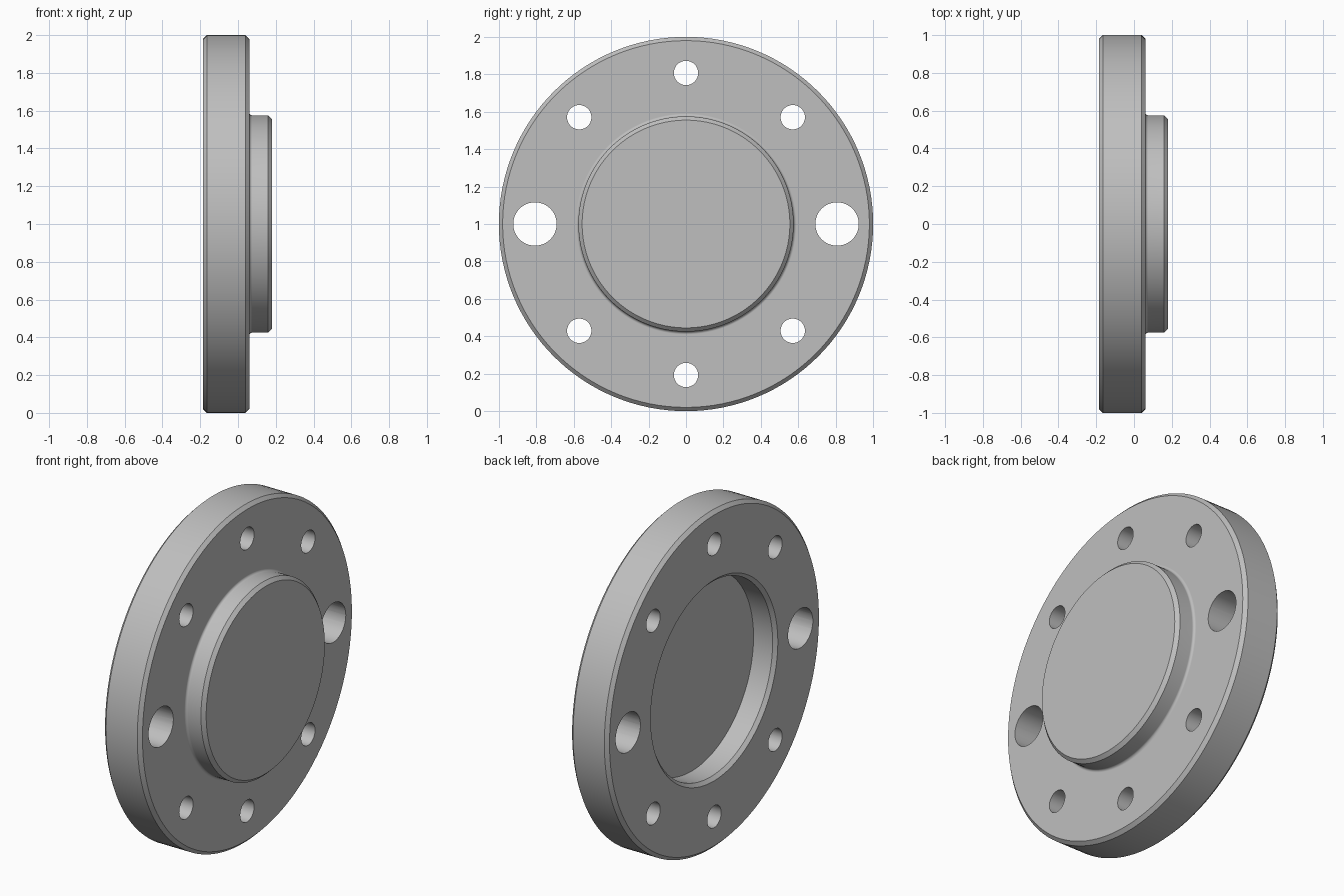
import bpy, bmesh
from math import sin, cos, pi, radians
from mathutils import Matrix, Vector

cube = bpy.data.objects.get("Cube")
if cube:
    bpy.data.objects.remove(cube)

steel = bpy.data.materials.new("grey steel")
steel.use_nodes = True
grey = (0.52, 0.52, 0.52, 1)
steel.diffuse_color = grey
steel.node_tree.nodes["Principled BSDF"].inputs["Base Color"].default_value = grey

CENTRE = Vector((0, 0, 1))
BACK, FACE, FRONT = -0.185, 0.06, 0.18   # positions along x
BEVEL, FILLET = 0.02, 0.015
RIM, BOSS = 1.0, 0.575                   # radii
FLOOR = BACK + 0.145                     # bottom of the rear recess


def make_object(name, bm):
    mesh = bpy.data.meshes.new(name)
    bmesh.ops.recalc_face_normals(bm, faces=bm.faces)
    bm.to_mesh(mesh)
    bm.free()
    obj = bpy.data.objects.new(name, mesh)
    bpy.context.collection.objects.link(obj)
    mesh.materials.append(steel)
    return obj


# Flange cross-section as (x, radius), from recess floor round to boss face
profile = [(FLOOR, 0), (FLOOR, BOSS), (BACK + BEVEL, BOSS), (BACK, BOSS + BEVEL),
           (BACK, RIM - BEVEL), (BACK + BEVEL, RIM),
           (FACE - BEVEL, RIM), (FACE, RIM - BEVEL)]
for i in range(5):                       # fillet at the foot of the boss
    a = i / 4 * pi / 2
    profile.append((FACE + FILLET * (1 - cos(a)), BOSS + FILLET * (1 - sin(a))))
profile += [(FRONT - BEVEL, BOSS), (FRONT, BOSS - BEVEL), (FRONT, 0)]

# Turned flange body
bm = bmesh.new()
verts = [bm.verts.new(CENTRE + Vector((x, 0, r))) for x, r in profile]
edges = [bm.edges.new(pair) for pair in zip(verts, verts[1:])]
bmesh.ops.spin(bm, geom=verts + edges, cent=CENTRE, axis=(1, 0, 0),
               angle=2 * pi, steps=128, use_merge=False)
bmesh.ops.remove_doubles(bm, verts=bm.verts, dist=0.0002)
flange = make_object("flange", bm)

# Hole cutters: two large holes at the sides, six small ones between
bm = bmesh.new()
for i in range(8):
    a = i * pi / 4
    radius = 0.116 if i % 4 == 0 else 0.065
    place = CENTRE + 0.807 * Vector((0, cos(a), sin(a)))
    bmesh.ops.create_cone(bm, cap_ends=True, segments=48, radius1=radius,
                          radius2=radius, depth=1,
                          matrix=Matrix.Translation(place) @ Matrix.Rotation(pi / 2, 4, 'Y'))
cutter = make_object("hole_cutter", bm)
cutter.hide_render = True

bpy.ops.object.select_all(action='DESELECT')
bpy.context.view_layer.objects.active = flange
flange.select_set(True)
holes = flange.modifiers.new("holes", 'BOOLEAN')
holes.operation = 'DIFFERENCE'
holes.solver = 'EXACT'
holes.object = cutter
bpy.ops.object.modifier_apply(modifier=holes.name)
bpy.data.objects.remove(cutter)

# Smooth turned surfaces with crisp bevel edges
bpy.ops.object.shade_smooth_by_angle(angle=radians(30))
normals = flange.modifiers.new("flat faces", 'WEIGHTED_NORMAL')
normals.keep_sharp = True
